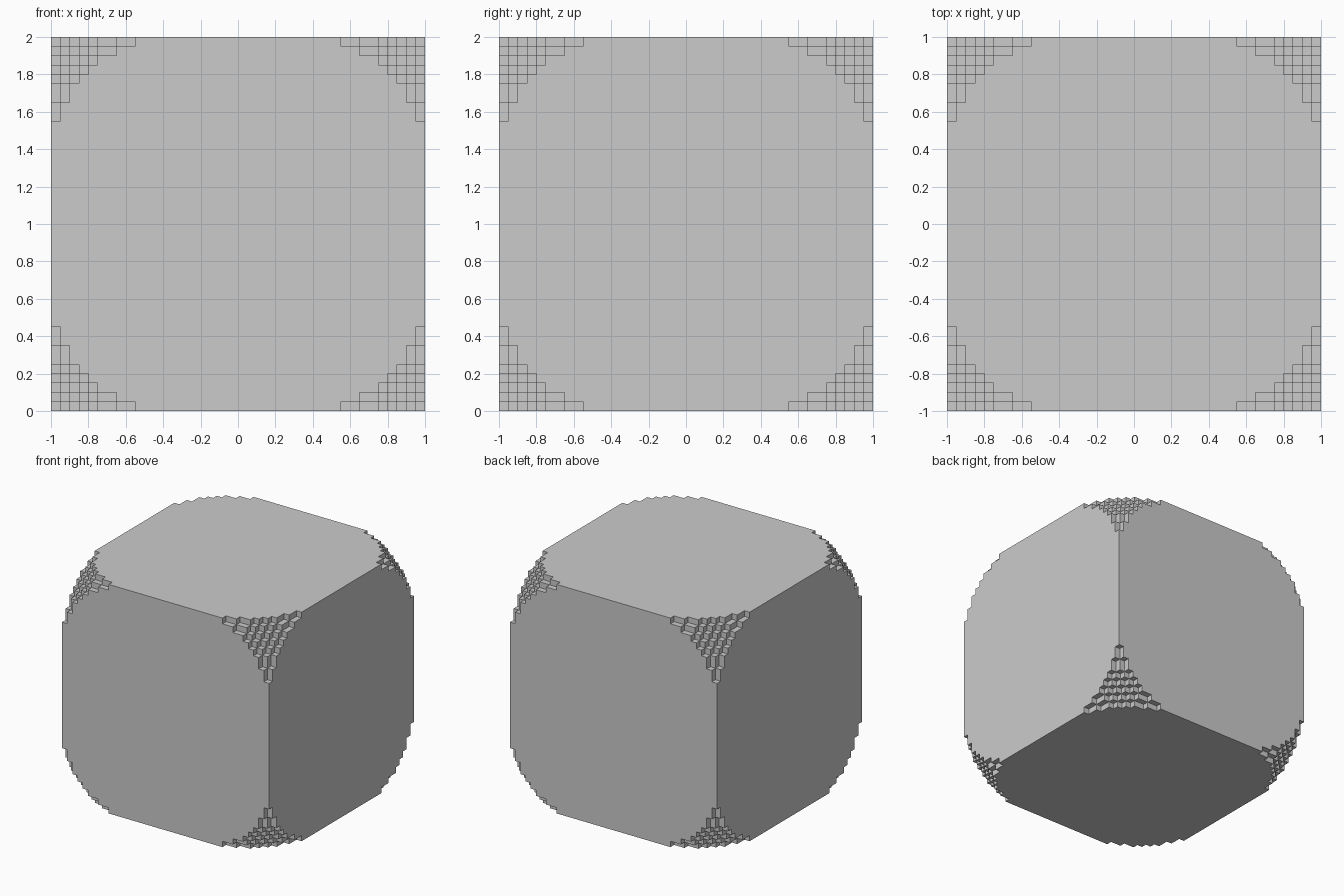
import bpy, bmesh, math
from mathutils import Vector

if "Cube" in bpy.data.objects:
    bpy.data.objects.remove(bpy.data.objects["Cube"])

N = 40            # blocks per side
S = 2.0 / N       # block size
POWER = [abs(2 * i + 1 - N) ** 2.5 for i in range(N)]
LIMIT = 21400     # rounded boundary that only trims the eight corners


def solid(c):
    """True where a block is kept: inside the cube and inside the rounded boundary."""
    return all(0 <= v < N for v in c) and sum(POWER[v] for v in c) < LIMIT


bm = bmesh.new()
verts = {}


def vert(p):
    if p not in verts:
        verts[p] = bm.verts.new((p[0] * S - 1, p[1] * S - 1, p[2] * S))
    return verts[p]


# Skin of the block body: one quad per exposed block side
for x in range(N):
    for y in range(N):
        for z in range(N):
            cell = (x, y, z)
            if not solid(cell):
                continue
            for axis in range(3):
                for side in (0, 1):
                    near = list(cell)
                    near[axis] += 2 * side - 1
                    if solid(near):
                        continue
                    u, v = (axis + 1) % 3, (axis + 2) % 3
                    loop = []
                    for du, dv in ((0, 0), (1, 0), (1, 1), (0, 1)):
                        p = list(cell)
                        p[axis] += side
                        p[u] += du
                        p[v] += dv
                        loop.append(vert(tuple(p)))
                    bm.faces.new(loop if side else loop[::-1])

# Merge the coplanar quads into large flat faces
bmesh.ops.dissolve_limit(bm, angle_limit=math.radians(1),
                         verts=bm.verts[:], edges=bm.edges[:])

mesh = bpy.data.meshes.new("stepped_corner_cube")
bm.to_mesh(mesh)
bm.free()
bpy.context.collection.objects.link(bpy.data.objects.new("stepped_corner_cube", mesh))
